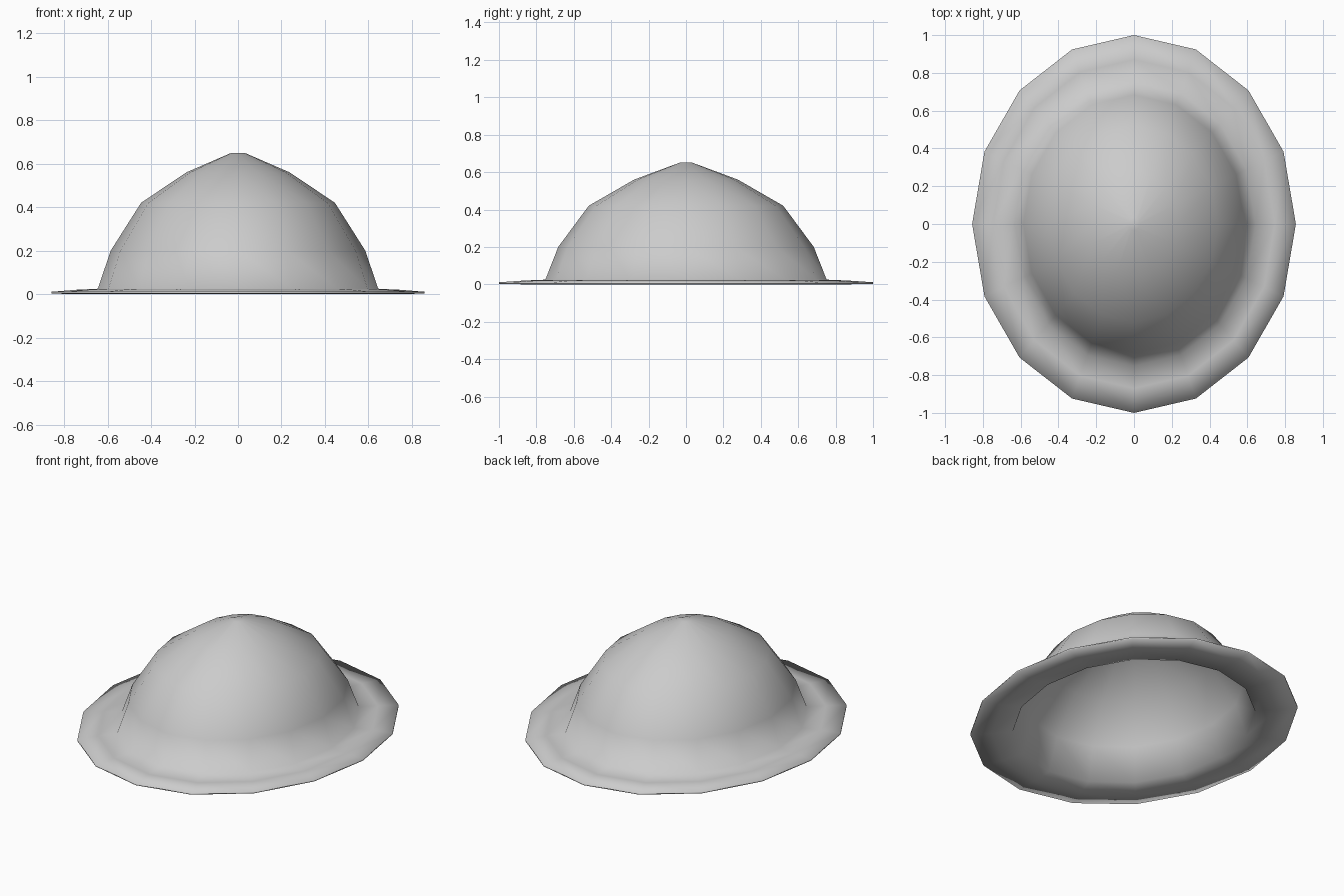
import bpy, bmesh, math

if "Cube" in bpy.data.objects:
    bpy.data.objects.remove(bpy.data.objects["Cube"])

SIDES = 16
SQUASH = 0.857   # oval plan: narrower in x than in y

# outer surface, crown to brim edge, then underside back to the inner crown (radius, height)
profile = [(0.035, 0.65), (0.277, 0.56), (0.52, 0.42), (0.683, 0.20), (0.752, 0.025),
           (0.87, 0.02), (1.0, 0.011),
           (1.0, 0.003), (0.87, 0.0), (0.74, 0.004),
           (0.67, 0.196), (0.51, 0.41), (0.272, 0.548), (0.035, 0.638)]

bm = bmesh.new()


def ring(r, z):
    return [bm.verts.new((r * SQUASH * math.cos(2 * math.pi * i / SIDES),
                          r * math.sin(2 * math.pi * i / SIDES), z)) for i in range(SIDES)]


# bowl-shaped crown and brim as one thin shell
rings = [ring(r, z) for r, z in profile]
for a, b in zip(rings, rings[1:]):
    for i in range(SIDES):
        j = (i + 1) % SIDES
        bm.faces.new((a[i], b[i], b[j], a[j]))
# close the crown tip outside and inside
bm.faces.new(rings[0])
bm.faces.new(rings[-1][::-1])
bmesh.ops.recalc_face_normals(bm, faces=bm.faces)

mesh = bpy.data.meshes.new("brimmed_helmet")
bm.to_mesh(mesh)
bm.free()
for p in mesh.polygons:
    p.use_smooth = True
helmet = bpy.data.objects.new("brimmed_helmet", mesh)
bpy.context.collection.objects.link(helmet)
